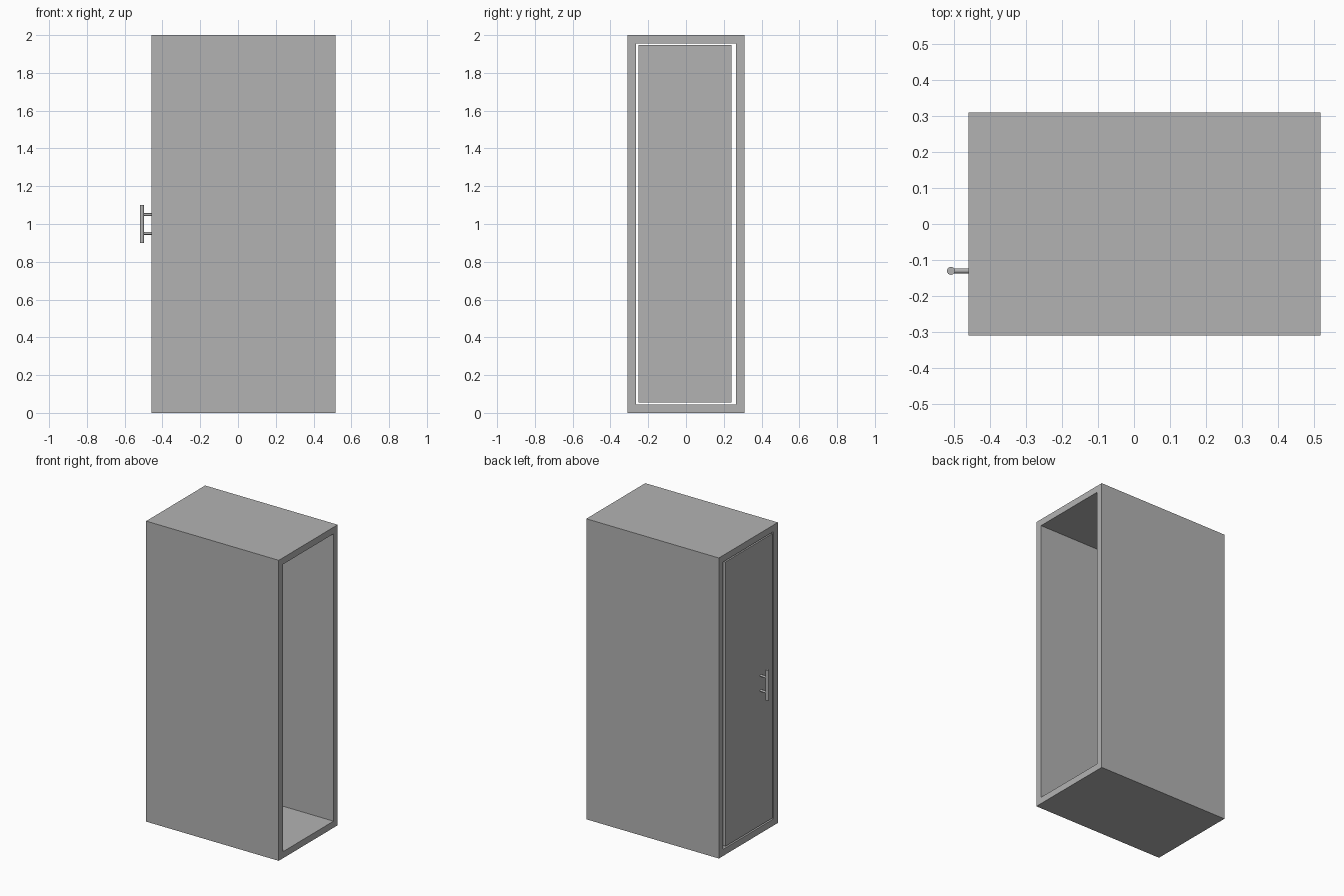
import bpy
import bmesh
from mathutils import Matrix, Vector

if "Cube" in bpy.data.objects:
    bpy.data.objects.remove(bpy.data.objects["Cube"], do_unlink=True)

# Single plain grey for every part
grey = bpy.data.materials.new("plain grey")
grey.use_nodes = True
colour = (0.45, 0.45, 0.45, 1)
grey.diffuse_color = colour
grey.node_tree.nodes["Principled BSDF"].inputs["Base Color"].default_value = colour


def finish(name, bm):
    bmesh.ops.recalc_face_normals(bm, faces=bm.faces)
    mesh = bpy.data.meshes.new(name)
    bm.to_mesh(mesh)
    bm.free()
    mesh.materials.append(grey)
    obj = bpy.data.objects.new(name, mesh)
    bpy.context.collection.objects.link(obj)
    return obj


def box(name, low, high):
    low, high = Vector(low), Vector(high)
    bm = bmesh.new()
    bmesh.ops.create_cube(bm, size=1, matrix=Matrix.Translation((low + high) / 2)
                          @ Matrix.Diagonal((*(high - low), 1)))
    return finish(name, bm)


def rod(name, start, end, radius):
    start, end = Vector(start), Vector(end)
    axis = end - start
    turn = axis.to_track_quat("Z", "Y").to_matrix().to_4x4()
    bm = bmesh.new()
    bmesh.ops.create_cone(bm, cap_ends=True, segments=32, radius1=radius, radius2=radius,
                          depth=axis.length, matrix=Matrix.Translation((start + end) / 2) @ turn)
    obj = finish(name, bm)
    bpy.ops.object.select_all(action="DESELECT")
    obj.select_set(True)
    bpy.context.view_layer.objects.active = obj
    bpy.ops.object.shade_smooth_by_angle()
    return obj


door_x, open_x = -0.459, 0.517
half_depth, height, wall = 0.31, 2.0, 0.044


# Rectangular tube, open at both ends
def ring(bm, x, inset):
    y = half_depth - inset
    return [bm.verts.new((x, a, b)) for a, b in
            ((-y, inset), (y, inset), (y, height - inset), (-y, height - inset))]


bm = bmesh.new()
loops = [ring(bm, door_x, 0), ring(bm, open_x, 0), ring(bm, open_x, wall), ring(bm, door_x, wall)]
for a, b in zip(loops, loops[1:] + loops[:1]):
    for i in range(4):
        j = (i + 1) % 4
        bm.faces.new((a[i], a[j], b[j], b[i]))
finish("cabinet_shell", bm)

# Door hung in the end, with a narrow gap all round
box("door", (door_x, -0.252, 0.054), (door_x + 0.04, 0.241, 1.947))

# Bar handle on two posts
handle_x, handle_y = -0.508, -0.13
rod("handle_bar", (handle_x, handle_y, 0.9), (handle_x, handle_y, 1.1), 0.011)
for name, z in (("lower_handle_post", 0.95), ("upper_handle_post", 1.05)):
    rod(name, (handle_x, handle_y, z), (door_x + 0.01, handle_y, z), 0.007)
